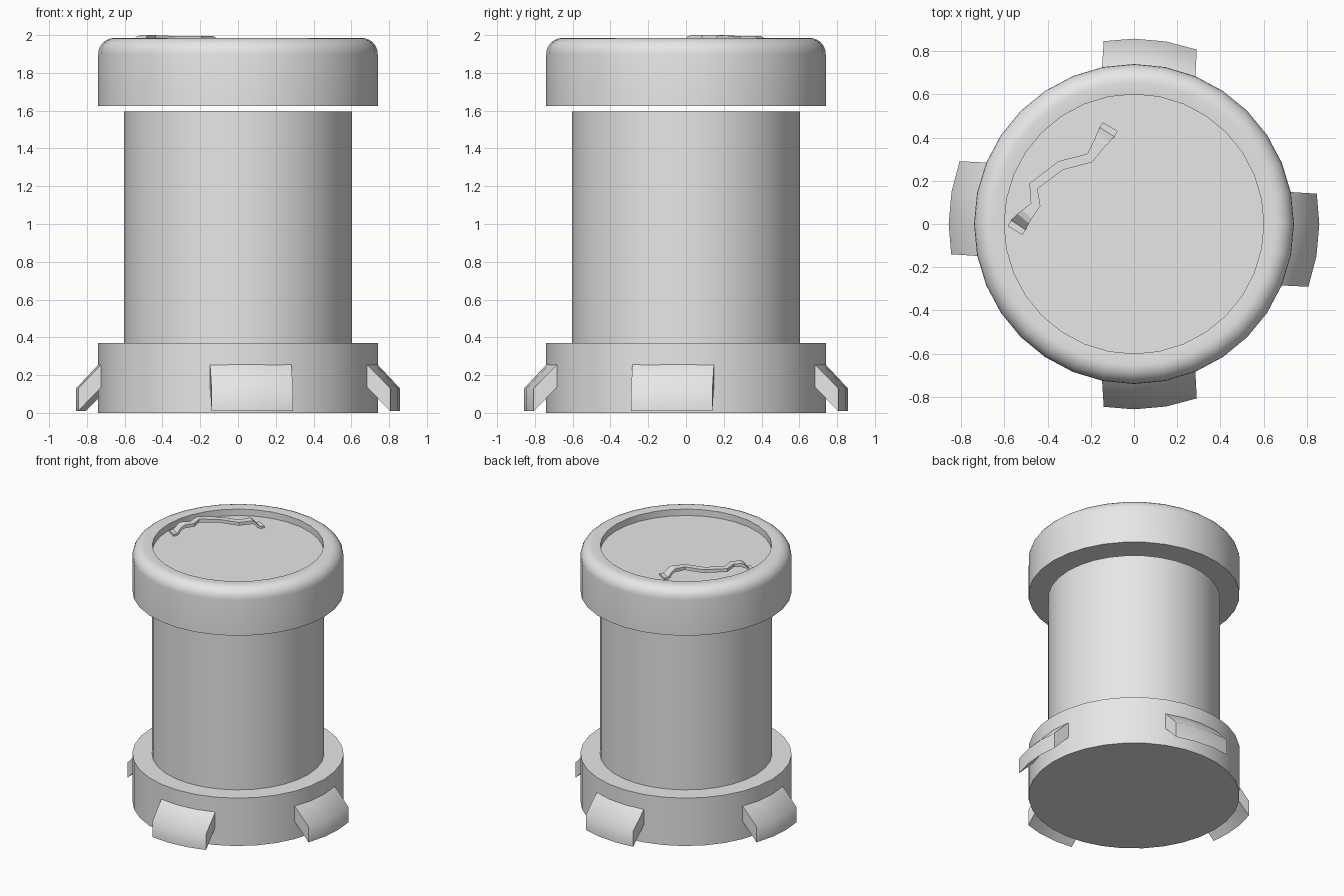
import bpy, bmesh
from math import sin, cos, pi, radians
from mathutils import Vector, Matrix

if "Cube" in bpy.data.objects:
    bpy.data.objects.remove(bpy.data.objects["Cube"], do_unlink=True)

grey = bpy.data.materials.new("plain grey")
grey.use_nodes = True
grey.diffuse_color = (0.8, 0.8, 0.8, 1)
grey.node_tree.nodes["Principled BSDF"].inputs["Base Color"].default_value = (0.8, 0.8, 0.8, 1)

SIDES = 32


def finish(name, bm, angle=40):
    """Turn a bmesh into a named, shaded object."""
    bmesh.ops.recalc_face_normals(bm, faces=bm.faces)
    mesh = bpy.data.meshes.new(name)
    bm.to_mesh(mesh)
    bm.free()
    mesh.materials.append(grey)
    obj = bpy.data.objects.new(name, mesh)
    bpy.context.collection.objects.link(obj)
    bpy.ops.object.select_all(action="DESELECT")
    obj.select_set(True)
    bpy.context.view_layer.objects.active = obj
    bpy.ops.object.shade_smooth_by_angle(angle=radians(angle))
    return obj


def bridge(bm, rings, closed_rows=True):
    """Skin matching rings of vertices and cap both ends."""
    n = len(rings[0])
    for a, b in zip(rings, rings[1:]):
        for i in range(n):
            j = (i + 1) % n
            bm.faces.new((a[i], a[j], b[j], b[i]))
    bm.faces.new(rings[0])
    bm.faces.new(rings[-1])


def lathe(name, profile):
    """Solid of revolution from (radius, height) points."""
    bm = bmesh.new()
    rings = [[bm.verts.new((r * cos(2 * pi * i / SIDES), r * sin(2 * pi * i / SIDES), z))
              for i in range(SIDES)] for r, z in profile]
    bridge(bm, rings)
    return finish(name, bm)


# Base, body and floating cap with a rounded rim and sunken lid
lathe("base", [(0.74, 0), (0.74, 0.37)])
lathe("body", [(0.603, 0.37), (0.603, 1.595)])
R = 0.085
rim = [(0.74 - R + R * cos(a * pi / 12), 1.985 - R + R * sin(a * pi / 12)) for a in range(7)]
lathe("cap", [(0.74, 1.625)] + rim + [(0.6, 1.98), (0.6, 1.93)])


# Slanted feet, each a curved slab longer on one side
def foot(name, turn, mirrored=False):
    bm = bmesh.new()
    rings = []
    for outer, inner in ((-19.8, -23.5), (-10, -11.5), (0, 0), (9.4, 12)):
        section = ((0.70, inner, 0.295), (0.74, inner * 0.96, 0.255), (0.857, outer, 0.13),
                   (0.857, outer, 0.01), (0.74, inner * 0.96, 0.135), (0.70, inner, 0.175))
        rings.append([bm.verts.new((r * cos(radians(a)), r * sin(radians(a)), z))
                      for r, a, z in section])
    bridge(bm, rings)
    if mirrored:
        bmesh.ops.scale(bm, vec=(1, -1, 1), verts=bm.verts)
    bmesh.ops.rotate(bm, matrix=Matrix.Rotation(radians(turn), 3, "Z"), verts=bm.verts)
    finish(name, bm, 60)


foot("left_foot", 0)
foot("back_foot", 90)
foot("right_foot", 180)
foot("front_foot", 270, mirrored=True)


# Crooked strip handle: (x, y, top height, width)
path = [(-0.55, -0.03, 1.945, 0.08), (-0.535, -0.005, 1.945, 0.08), (-0.525, 0.008, 1.965, 0.075),
        (-0.512, 0.025, 1.99, 0.07), (-0.495, 0.045, 2.0, 0.06),
        (-0.455, 0.09, 2.0, 0.045), (-0.465, 0.175, 2.0, 0.045), (-0.34, 0.27, 1.995, 0.045),
        (-0.205, 0.305, 1.995, 0.045), (-0.155, 0.38, 1.995, 0.06), (-0.145, 0.395, 1.985, 0.07),
        (-0.135, 0.41, 1.965, 0.075), (-0.125, 0.425, 1.945, 0.08), (-0.11, 0.45, 1.945, 0.08)]
points = [Vector(p[:2]) for p in path]
bm = bmesh.new()
rings = []
for i, (x, y, z, w) in enumerate(path):
    d = (points[min(i + 1, len(points) - 1)] - points[max(i - 1, 0)]).normalized()
    side = Vector((-d.y, d.x, 0)) * w / 2
    top = Vector((x, y, z))
    low = Vector((x, y, max(z - 0.025, 1.93)))
    rings.append([bm.verts.new(v) for v in (top - side, top + side, low + side, low - side)])
bridge(bm, rings)
finish("lid_handle", bm, 20)
